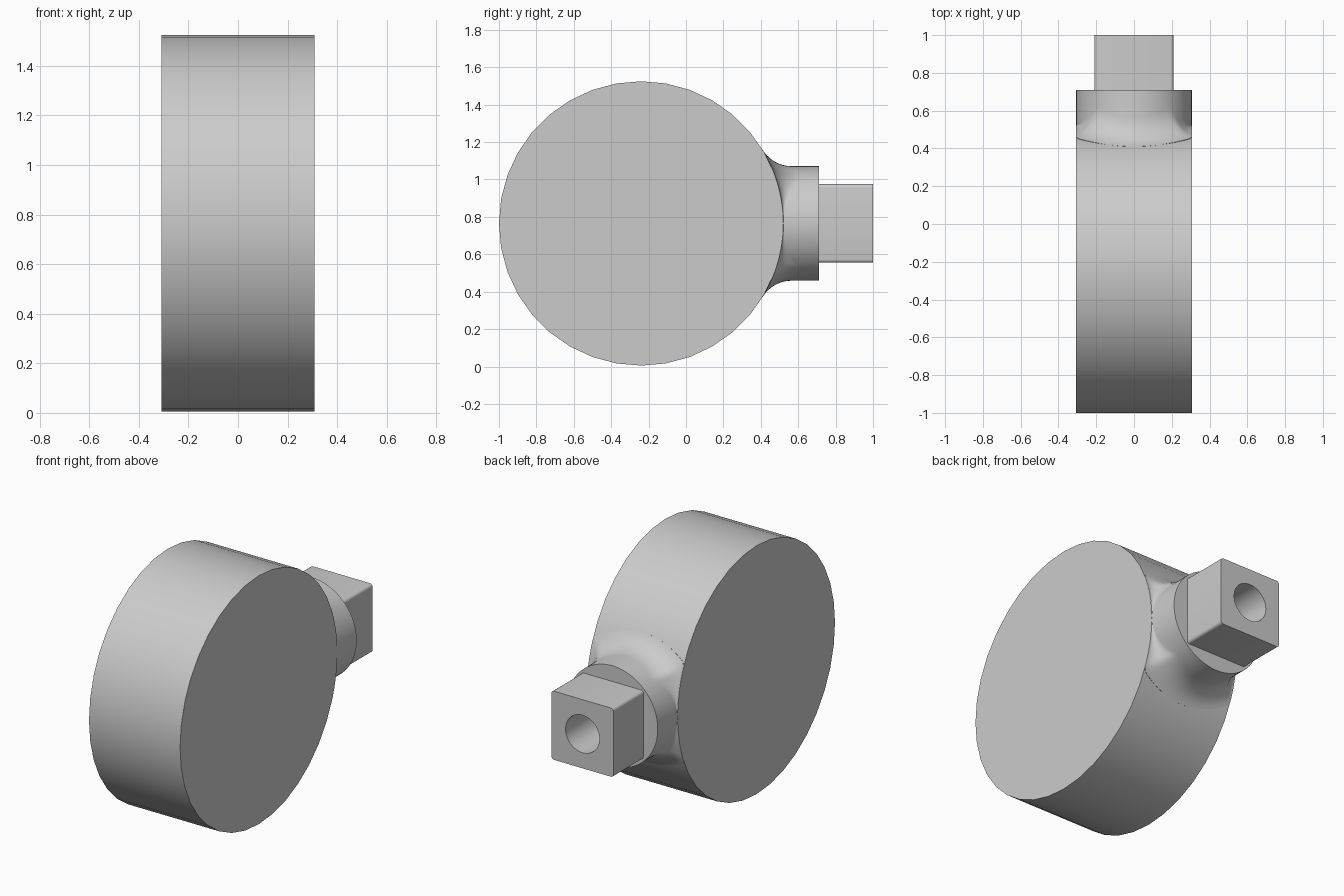
import bpy
import bmesh
from math import cos, sin, sqrt, pi, radians
from mathutils import Vector

cube = bpy.data.objects.get("Cube")
if cube:
    bpy.data.objects.remove(cube, do_unlink=True)

AXIS_Y, AXIS_Z = -0.24, 0.765
DRUM_R, HALF_W = 0.76, 0.308
NECK_R, NECK_END, FILLET = 0.306, 0.71, 0.18
SIDES, STEPS = 96, 10

grey = bpy.data.materials.new("plain grey")
grey.use_nodes = True
colour = (0.6, 0.6, 0.6, 1)
grey.diffuse_color = colour
grey.node_tree.nodes["Principled BSDF"].inputs["Base Color"].default_value = colour


def finish(obj, name, angle=30):
    obj.name = name
    obj.data.materials.clear()
    obj.data.materials.append(grey)
    bpy.ops.object.select_all(action="DESELECT")
    obj.select_set(True)
    bpy.context.view_layer.objects.active = obj
    bpy.ops.object.shade_smooth_by_angle(angle=radians(angle))


# Drum lying on its side
bpy.ops.mesh.primitive_cylinder_add(
    vertices=36, radius=DRUM_R, depth=2 * HALF_W,
    location=(0, AXIS_Y, AXIS_Z), rotation=(0, pi / 2, 0))
finish(bpy.context.object, "drum")

# Neck: round collar with a fillet that narrows where it meets the drum rims
bm = bmesh.new()
columns = []
for i in range(SIDES):
    a = 2 * pi * i / SIDES
    c, s = cos(a), sin(a)
    f = min(FILLET, (HALF_W - 0.0005) / max(abs(c), 0.01) - NECK_R)
    reach = NECK_R + f
    centre = Vector((reach * c, sqrt((DRUM_R + f) ** 2 - (reach * s) ** 2), reach * s))
    to_neck = Vector((-c, 0, -s))
    to_drum = Vector((0, -centre.y, -centre.z)).normalized()
    path = [centre + f * to_drum.slerp(to_neck, k / STEPS) for k in range(STEPS + 1)]
    root = path[0].copy()
    root.y, root.z = root.y * 0.97, root.z * 0.97
    path = [root] + path + [Vector((NECK_R * c, NECK_END - AXIS_Y, NECK_R * s))]
    columns.append([bm.verts.new(p) for p in path])
for i, col in enumerate(columns):
    nxt = columns[(i + 1) % SIDES]
    for k in range(len(col) - 1):
        bm.faces.new((col[k], col[k + 1], nxt[k + 1], nxt[k]))
bm.faces.new([col[-1] for col in columns])
bm.faces.new([col[0] for col in columns])
bmesh.ops.recalc_face_normals(bm, faces=bm.faces)
mesh = bpy.data.meshes.new("neck")
bm.to_mesh(mesh)
bm.free()
neck = bpy.data.objects.new("neck", mesh)
neck.location = (0, AXIS_Y, AXIS_Z)
bpy.context.collection.objects.link(neck)
finish(neck, "neck", 40)

# Square socket with softened long edges
bpy.ops.mesh.primitive_cube_add(size=1, location=(0, 0.855, AXIS_Z))
socket = bpy.context.object
bm = bmesh.new()
bm.from_mesh(socket.data)
bmesh.ops.scale(bm, vec=(0.42, 0.29, 0.42), verts=bm.verts)
long_edges = [e for e in bm.edges if abs(e.verts[0].co.y - e.verts[1].co.y) > 0.1]
bmesh.ops.bevel(bm, geom=long_edges, offset=0.018, segments=4, profile=0.5,
                affect="EDGES")
bm.to_mesh(socket.data)
bm.free()

# Round bore through the socket
bpy.ops.mesh.primitive_cylinder_add(
    vertices=32, radius=0.115, depth=0.4,
    location=(0, 0.855, AXIS_Z), rotation=(pi / 2, 0, 0))
cutter = bpy.context.object
cutter.name = "bore_cutter"
cutter.hide_render = True
bpy.context.view_layer.objects.active = socket
bore = socket.modifiers.new("bore", "BOOLEAN")
bore.operation = "DIFFERENCE"
bore.solver = "EXACT"
bore.object = cutter
bpy.ops.object.modifier_apply(modifier=bore.name)
bpy.data.objects.remove(cutter, do_unlink=True)
finish(socket, "socket")
